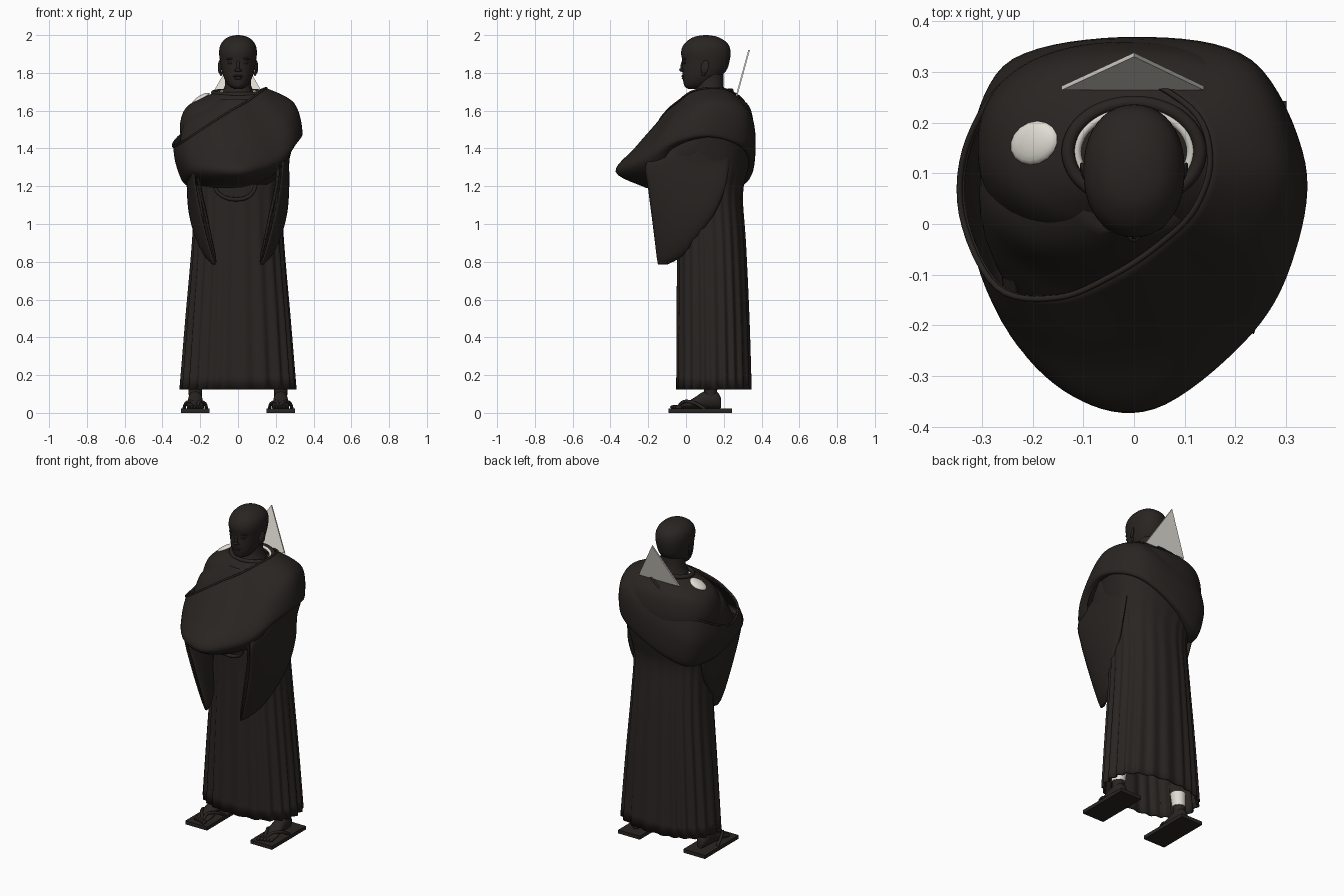
import bpy, bmesh, math
from mathutils import Vector, Matrix

if "Cube" in bpy.data.objects:
    bpy.data.objects.remove(bpy.data.objects["Cube"])

def material(name, col):
    m = bpy.data.materials.new(name)
    m.diffuse_color = (*col, 1)
    m.use_nodes = True
    m.node_tree.nodes["Principled BSDF"].inputs["Base Color"].default_value = m.diffuse_color
    return m

DARK = material("dark_cloth", (0.022, 0.018, 0.016))
PALE = material("pale_cloth", (0.75, 0.73, 0.66))

def finish(bm, name, mat, angle=50, thick=0):
    bmesh.ops.recalc_face_normals(bm, faces=bm.faces)
    me = bpy.data.meshes.new(name)
    bm.to_mesh(me)
    bm.free()
    ob = bpy.data.objects.new(name, me)
    bpy.context.collection.objects.link(ob)
    me.materials.append(mat)
    if thick:
        mod = ob.modifiers.new("thickness", 'SOLIDIFY')
        mod.thickness = thick
    bpy.ops.object.select_all(action='DESELECT')
    bpy.context.view_layer.objects.active = ob
    ob.select_set(True)
    bpy.ops.object.shade_smooth_by_angle(angle=math.radians(angle))
    return ob

def spline(pts, n, closed=False):
    """Catmull-Rom through tuples of any length, n steps per span."""
    N, out = len(pts), []
    get = (lambda i: pts[i % N]) if closed else (lambda i: pts[max(0, min(N - 1, i))])
    for i in range(N if closed else N - 1):
        p = [get(i + k) for k in (-1, 0, 1, 2)]
        for j in range(n):
            t = j / n
            out.append(tuple(0.5 * (2*b + (c - a)*t + (2*a - 5*b + 4*c - d)*t*t
                             + (3*b - a - 3*c + d)*t**3) for a, b, c, d in zip(*p)))
    return out if closed else out + [tuple(pts[-1])]

def surface(name, rows, mat, closed=True, caps=(False, False), thick=0, angle=50):
    bm = bmesh.new()
    grid = [[bm.verts.new(p) for p in row] for row in rows]
    n = len(grid[0])
    for a, b in zip(grid, grid[1:]):
        for i in range(n if closed else n - 1):
            j = (i + 1) % n
            bm.faces.new((a[i], a[j], b[j], b[i]))
    for on, row in zip(caps, (grid[0], grid[-1])):
        if on:
            bm.faces.new(row)
    return finish(bm, name, mat, angle, thick)

def oval(z, cx, hx, yf, yb, n=48, power=2.0, pleat=0.0, waves=22):
    """Rounded horizontal cross-section, optionally pleated."""
    pts = []
    for i in range(n):
        t = 2 * math.pi * i / n
        c, s = math.cos(t), math.sin(t)
        k = 1 + pleat * math.cos(waves * t + 1.3 * math.sin(3 * t))
        px = math.copysign(abs(c) ** (2 / power), c) * hx * k
        py = math.copysign(abs(s) ** (2 / power), s) * (yb - yf) / 2 * k
        pts.append((cx + px, (yf + yb) / 2 + py, z))
    return pts

def ball(bm, loc, size, rot=(0, 0, 0), seg=16):
    m = Matrix.Translation(loc)
    for a, r in zip("XYZ", rot):
        m = m @ Matrix.Rotation(r, 4, a)
    bmesh.ops.create_uvsphere(bm, u_segments=seg, v_segments=seg // 2 + 2, radius=1,
                              matrix=m @ Matrix.Diagonal((*size, 1)))

def tube(name, pts, r, mat, closed=False):
    cu = bpy.data.curves.new(name, 'CURVE')
    cu.dimensions = '3D'
    cu.bevel_depth, cu.bevel_resolution = r, 2
    sp = cu.splines.new('POLY')
    pts = spline(pts, 6, closed)
    sp.points.add(len(pts) - 1)
    for q, p in zip(sp.points, pts):
        q.co = (*p, 1)
    sp.use_cyclic_u = closed
    cu.materials.append(mat)
    ob = bpy.data.objects.new(name, cu)
    bpy.context.collection.objects.link(ob)

# Robe: (z, half width, front y, back y, pleat depth)
robe = [(0.125, .300, -.046, .342, .034), (0.5, .272, -.046, .332, .026), (0.9, .24, -.045, .315, .018),
        (1.15, .232, -.05, .30, .010), (1.28, .255, -.06, .325, .004), (1.4, .287, -.08, .35, 0),
        (1.5, .308, -.06, .36, 0), (1.58, .295, -.035, .35, 0), (1.63, .26, -.01, .33, 0),
        (1.665, .195, .02, .29, 0), (1.695, .125, .05, .245, 0)]
surface("robe", [oval(z, 0, hx, f, b, 176, 2.35, p) for z, hx, f, b, p in spline(robe, 4)],
        DARK, thick=0.008)
# Folded forearms and chest cloth that fill the front of the shawl
chest = [(1.21, .17, -.17, .15), (1.28, .25, -.25, .15), (1.37, .285, -.2, .15), (1.46, .295, -.125, .15),
         (1.54, .27, -.09, .15), (1.60, .2, -.06, .15), (1.66, .11, -.02, .15)]
surface("folded_arms", [oval(z, -.01, hx, f, b + .1, 48, 2.3) for z, hx, f, b in spline(chest, 3)],
        DARK, caps=(True, True))
# Pale under-robe showing on the shoulder
bm = bmesh.new()
ball(bm, (-.197, .16, 1.664), (.055, .042, .016), (0, -.55, .3))
finish(bm, "shoulder_patch", PALE)

# Shawl: matching points along its upper edge, middle, hem and tucked underside
top = [(.15, .13, 1.72), (.12, .03, 1.70), (.05, -.04, 1.65), (-.04, -.10, 1.60), (-.15, -.145, 1.53),
       (-.27, -.125, 1.45), (-.34, .02, 1.41), (-.325, .17, 1.45), (-.23, .295, 1.53),
       (-.05, .31, 1.64), (.11, .23, 1.705)]
mid = [(.298, .12, 1.64), (.26, -.05, 1.57), (.16, -.16, 1.48), (.04, -.25, 1.42), (-.12, -.26, 1.40),
       (-.27, -.17, 1.36), (-.325, .02, 1.32), (-.32, .17, 1.34), (-.24, .325, 1.38),
       (0, .365, 1.49), (.22, .315, 1.60)]
hem = [(.338, .12, 1.48), (.31, -.08, 1.44), (.22, -.23, 1.34), (.04, -.365, 1.28), (-.12, -.34, 1.28),
       (-.245, -.2, 1.27), (-.285, .02, 1.23), (-.285, .17, 1.22), (-.21, .31, 1.22),
       (0, .36, 1.31), (.23, .315, 1.42)]
tuck = [(.30, .12, 1.46), (.28, -.07, 1.40), (.2, -.15, 1.27), (.05, -.2, 1.2), (-.1, -.2, 1.19),
        (-.19, -.12, 1.2), (-.23, .03, 1.2), (-.23, .15, 1.19), (-.17, .265, 1.2),
        (0, .32, 1.29), (.21, .28, 1.41)]
rings = [spline(r, 8, True) for r in (top, mid, hem, tuck)]
cols = [spline(list(c), 6) for c in zip(*rings)]
surface("shawl", [list(r) for r in zip(*cols)], DARK, thick=0.01, angle=60)
tube("shawl_edge", top, 0.006, DARK, True)

# Hanging sleeves: (z, x at front, x at back, half thickness, front y, back y)
sleeve = [(1.52, .23, .25, .05, .02, .27), (1.40, .22, .245, .045, -.12, .25),
          (1.32, .225, .245, .035, -.225, .23), (1.2, .215, .25, .035, -.215, .21),
          (1.06, .185, .24, .04, -.195, .155), (.93, .155, .21, .035, -.175, .06),
          (.83, .13, .165, .025, -.16, -.02), (.785, .12, .13, .008, -.15, -.10)]
for s, side in ((1, "left"), (-1, "right")):
    rows = []
    for z, xf, xb, h, f, b in spline(sleeve, 4):
        row = []
        for i in range(29):      # open slot at the front edge
            t = -math.pi / 2 + .35 + (2 * math.pi - .7) * i / 28
            v = (math.sin(t) + 1) / 2
            row.append((s * (xf + (xb - xf) * v + h * math.cos(t)), f + (b - f) * v, z))
        rows.append(row)
    surface(side + "_sleeve", rows, DARK, closed=False, thick=0.008)

    # Sandal board, straps, foot with toes and lower leg
    x = s * .226
    bm = bmesh.new()
    bmesh.ops.create_cube(bm, size=1, matrix=Matrix.Translation((x, .075, .011))
                          @ Matrix.Diagonal((.15, .335, .022, 1)))
    finish(bm, side + "_sandal", DARK, 30)
    for e in (-1, 1):
        tube(side + "_strap", [(x - s * .015, -.045, .025), (x + e * .02, -.01, .06),
                               (x + e * .05, .05, .05), (x + e * .06, .10, .02)], .009, DARK)
    foot = [(-.055, .04, .035, .022), (0, .046, .055, .022), (.05, .042, .085, .022),
            (.10, .038, .115, .022), (.16, .034, .115, .022), (.185, .02, .08, .025)]
    surface(side + "_foot", [[(x + w * math.cos(k * math.pi / 8), y,
             (a + b) / 2 + (a - b) / 2 * math.sin(k * math.pi / 8)) for k in range(16)]
             for y, w, a, b in spline(foot, 3)], DARK, caps=(True, True))
    bm = bmesh.new()
    for k in range(5):
        ball(bm, (x + s * (k - 2) * .018, -.062 + .006 * k, .031), (.01, .022, .011), seg=10)
    finish(bm, side + "_toes", DARK)
    for part, mat, leg in (("_ankle", DARK, ((.07, .034, 1), (.14, .036, 1))),
                           ("_legging", PALE, ((.135, .039, .99), (.22, .045, .96)))):
        surface(side + part, [oval(z, x * q, r, .13 - r, .13 + r, 20) for z, r, q in leg],
                mat, caps=(True, True))

# Sagging cord at the waist
tube("waist_cord", [(-.13, -.085, 1.24), (-.11, -.08, 1.17), (-.05, -.075, 1.135), (.03, -.075, 1.135),
                    (.08, -.08, 1.17), (.1, -.085, 1.24)], .011, DARK)

# Neck, dark collar roll and pale inner collar
surface("neck", [oval(z, 0, r, .125 - r, .125 + r * 1.05, 28) for z, r in
        ((1.60, .11), (1.67, .095), (1.70, .08), (1.73, .07), (1.80, .07))], DARK, caps=(True, True))
def ring(rx, yf, yb, zf, zb):
    return [(rx * math.cos(a), (yf + yb) / 2 + (yb - yf) / 2 * math.sin(a),
             (zf + zb) / 2 + (zb - zf) / 2 * math.sin(a)) for a in (k * math.pi / 6 for k in range(12))]
tube("outer_collar", ring(.13, .045, .24, 1.685, 1.705), .013, DARK, True)
tube("inner_collar", ring(.113, .06, .225, 1.67, 1.705), .009, PALE, True)

# Head: (z, half width, face y, back y)
head = [(1.716, .022, .01, .07), (1.73, .046, -.008, .11), (1.765, .070, -.016, .165),
        (1.81, .086, -.019, .212), (1.86, .095, -.019, .230), (1.91, .1, -.026, .236),
        (1.95, .092, -.012, .225), (1.98, .068, .022, .19), (1.994, .04, .055, .155), (2.0, .008, .095, .115)]
surface("head", [oval(z, 0, hx, f, b, 40, 2.15) for z, hx, f, b in spline(head, 4)],
        DARK, caps=(True, True))
# Face features and ears
bm = bmesh.new()
ball(bm, (0, -.017, 1.838), (.009, .012, .034), (-.15, 0, 0))
ball(bm, (0, -.022, 1.816), (.013, .014, .010))
ball(bm, (0, -.014, 1.783), (.026, .011, .006))
ball(bm, (0, -.012, 1.772), (.022, .011, .007))
ball(bm, (0, .006, 1.737), (.026, .016, .016))
for s in (-1, 1):
    ball(bm, (s * .013, -.017, 1.813), (.008, .009, .007))
    ball(bm, (s * .038, -.006, 1.875), (.026, .010, .005), (0, s * .12, s * .25))
    ball(bm, (s * .038, -.004, 1.853), (.017, .010, .007))
    ball(bm, (s * .097, .1, 1.832), (.007, .022, .036), (-.2, 0, s * -.35))
    ball(bm, (s * .09, .092, 1.797), (.007, .011, .014))
finish(bm, "face_and_ears", DARK)

# Pale triangular plate standing behind the neck
bm = bmesh.new()
lo, hi = Vector((0, .264, 1.68)), Vector((0, .33, 1.922))
off = Vector((0, .008, -.002))
tri = [lo + Vector((-.143, 0, 0)), lo + Vector((.138, 0, 0)), hi]
f = bm.faces.new([bm.verts.new(p) for p in tri])
ext = bmesh.ops.extrude_face_region(bm, geom=[f])
bmesh.ops.translate(bm, vec=off, verts=[v for v in ext["geom"] if isinstance(v, bmesh.types.BMVert)])
finish(bm, "back_triangle", PALE, 30)
